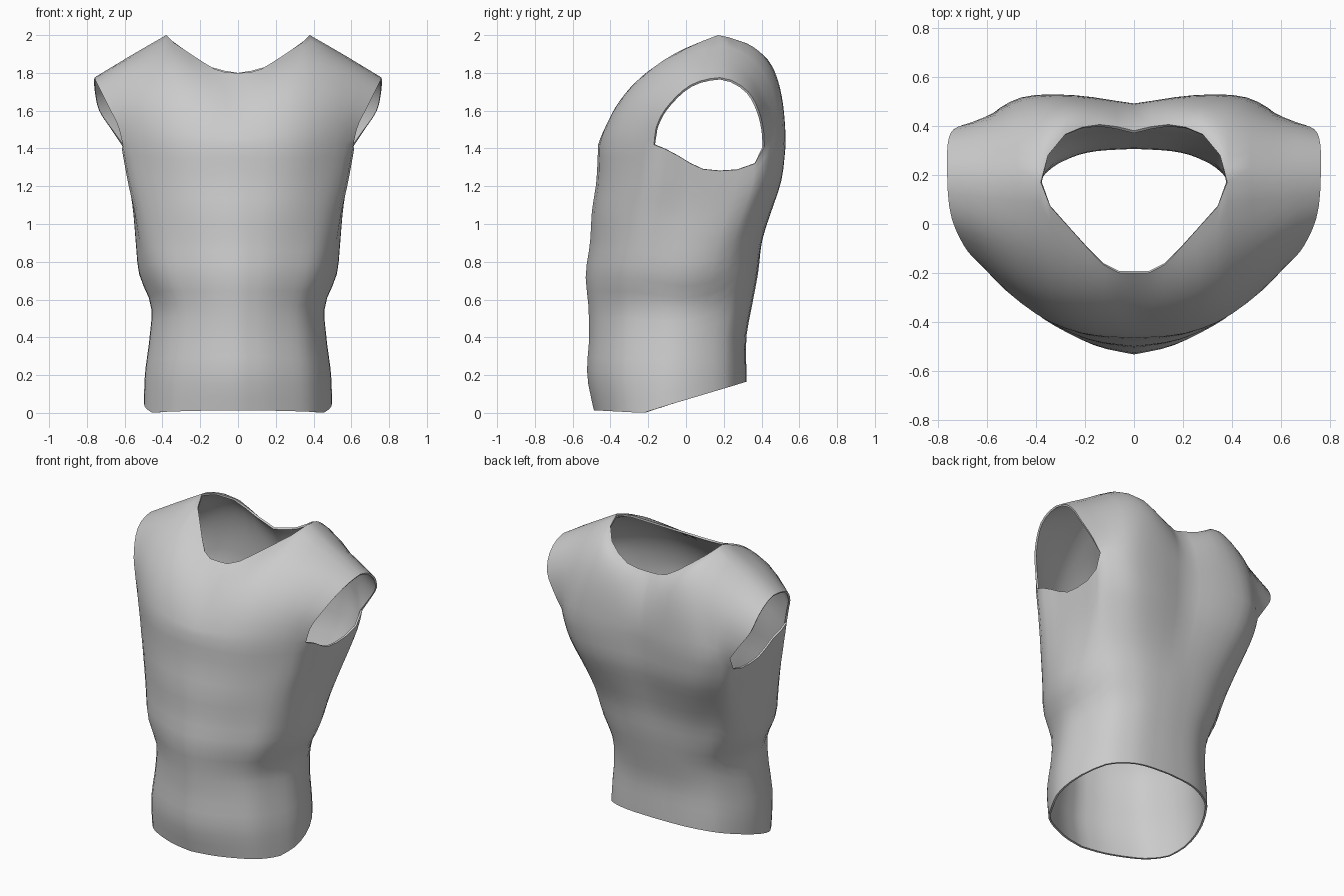
import bpy, bmesh, math
from mathutils import Vector

if "Cube" in bpy.data.objects:
    bpy.data.objects.remove(bpy.data.objects["Cube"])

FRONT, ARM, BACK = 10, 8, 10          # columns: front panel, armhole, back panel
COLS = FRONT + ARM + BACK
LOW, UP = 20, 12                      # rows below and above the chest line
NECK = 6                              # column where neck edge meets the shoulder


def interp(keys, t):
    """Smooth curve through keys (t, values...)."""
    n = len(keys)
    t = min(max(t, keys[0][0]), keys[-1][0])
    i = 0
    while i < n - 2 and t > keys[i + 1][0]:
        i += 1

    def slope(k):
        a, b = keys[max(k - 1, 0)], keys[min(k + 1, n - 1)]
        return (Vector(b[1:]) - Vector(a[1:])) / (b[0] - a[0])

    k0, k1 = keys[i], keys[i + 1]
    h = k1[0] - k0[0]
    u = (t - k0[0]) / h
    return (Vector(k0[1:]) * (2*u**3 - 3*u**2 + 1) + slope(i) * (h * (u**3 - 2*u**2 + u))
            + Vector(k1[1:]) * (3*u**2 - 2*u**3) + slope(i + 1) * (h * (u**3 - u**2)))


# Torso outline by height: z, half width, front y, back y, y of widest point
BODY = [(0, .495, -.485, .32, -.08), (.2, .49, -.523, .32, -.07), (.4, .465, -.513, .32, -.055),
        (.57, .458, -.517, .35, -.04), (.73, .52, -.531, .38, -.01), (.9, .542, -.508, .405, .02),
        (1.07, .56, -.498, .455, .06), (1.22, .585, -.475, .50, .09), (1.42, .62, -.465, .52, .1)]
# Cross-section: column, share of half width, share of front (+) or back (-) depth
REAR = [(13, 1, .1), (15, .99, -.2), (16.5, .92, -.46), (18, .80, -.71),
        (22, .56, -.90), (25, .33, -.975), (28, 0, -1)]
SHAPE_HIGH = [(0, 0, 1), (2.5, .28, .945), (5, .54, .845), (8, .82, .71), (10, .94, .5)] + REAR
SHAPE_LOW = [(0, 0, 1), (2.5, .27, .94), (5, .51, .825), (8, .75, .65), (10, .875, .45)] + REAR
# Chest line, dipping under the arm: column, x, y, z
CHEST = [(0, 0, -.465, 1.42), (3, .21, -.445, 1.42), (6, .40, -.365, 1.42), (10, .61, -.17, 1.42),
         (12, .60, -.04, 1.36), (14, .59, .09, 1.29), (16, .59, .27, 1.287), (17, .60, .365, 1.32),
         (18, .61, .415, 1.41), (22, .46, .515, 1.42), (25, .25, .525, 1.42), (28, 0, .49, 1.42)]
# Neck edges and the shoulder ridge, by column from the centre outwards
NECK_FRONT = [(0, 0, -.20, 1.80), (1.6, .10, -.185, 1.81), (4, .25, -.03, 1.90),
              (5, .34, .07, 1.96), (6, .38, .17, 2.0)]
NECK_BACK = [(0, 0, .38, 1.80), (2, .14, .405, 1.83), (4, .28, .365, 1.92),
             (5, .35, .28, 1.97), (6, .38, .17, 2.0)]
SHOULDER = [(6, .38, .17, 2.0), (8, .57, .17, 1.89), (10, .76, .18, 1.775)]
# Bulge control points between the chest line and the top edge
BULGE_FRONT = [(0, 0, -.41, 1.60), (6, .40, -.33, 1.82), (10, .615, -.19, 1.65)]
BULGE_BACK = [(0, 0, .50, 1.62), (6, .39, .525, 1.94), (8, .57, .475, 1.77), (10, .77, .43, 1.64)]
# Armhole edges from the chest line to the shoulder tip
ARM_FRONT = [(0, .61, -.17, 1.42), (.2, .635, -.155, 1.52), (.45, .685, -.10, 1.62),
             (.7, .735, .0, 1.72), (.86, .755, .09, 1.762), (1, .76, .18, 1.775)]
ARM_BACK = [(0, .61, .415, 1.41), (.25, .67, .41, 1.50), (.5, .735, .385, 1.60),
            (.75, .758, .33, 1.70), (.9, .762, .25, 1.757), (1, .76, .18, 1.775)]


def section(z, col):
    """Rounded torso cross-section at a height, softer at the front low down."""
    w, front, back, yc = interp(BODY, z)
    k = min(max((z - .55) / .65, 0), 1)
    sx, d = interp(SHAPE_LOW, col).lerp(interp(SHAPE_HIGH, col), k)
    y = yc - d * ((yc - front) if d > 0 else (back - yc))
    return Vector((w * sx, y, z))


def lower_point(row, col):
    """Torso from the slanted hem up to the chest line."""
    chest = interp(CHEST, col)
    y = section(.1, col).y
    hem = .3 * (y + .23) if y > -.23 else -.05 * (y + .23)
    s = row / LOW
    z = hem + (chest.z - hem) * s
    k = min(max((s - .45) / .55, 0), 1)
    k = k * k * (3 - 2 * k)
    p = section(z, col) + (chest - section(chest.z, col)) * k
    p.z = z
    return p


def upper_point(row, col, back):
    """Panel from the chest line to the neck edge and shoulder ridge."""
    def bulge(c, t):
        base = interp(CHEST, COLS - c if back else c)
        neck = NECK_BACK if back else NECK_FRONT
        top = interp(neck, c) if c <= NECK else interp(SHOULDER, c)
        mid = interp(BULGE_BACK if back else BULGE_FRONT, c)
        return base * (1 - t) ** 2 + mid * (2 * t * (1 - t)) + top * t * t

    t = row / UP
    p = bulge(col, t)
    # ease the outer columns onto the armhole edge
    k = max(col - 5, 0) / 5
    edge = interp(ARM_BACK if back else ARM_FRONT, t)
    return p + (edge - bulge(FRONT, t)) * (k * k * (3 - 2 * k))


def add_grid(bm, rows, cols, point):
    grid = [[bm.verts.new(point(r, c)) for c in range(cols + 1)] for r in range(rows + 1)]
    for r in range(rows):
        for c in range(cols):
            bm.faces.new((grid[r][c], grid[r][c + 1], grid[r + 1][c + 1], grid[r + 1][c]))


# One half of the garment: torso tube, front panel, back panel
bm = bmesh.new()
add_grid(bm, LOW, COLS, lower_point)
add_grid(bm, UP, FRONT, lambda r, c: upper_point(r, c, False))
add_grid(bm, UP, BACK, lambda r, c: upper_point(r, BACK - c, True))
bmesh.ops.remove_doubles(bm, verts=bm.verts[:], dist=.0005)
mesh = bpy.data.meshes.new("sleeveless_top")
bm.to_mesh(mesh)
bm.free()

top = bpy.data.objects.new("sleeveless_top", mesh)
bpy.context.collection.objects.link(top)
grey = bpy.data.materials.new("light grey cloth")
grey.diffuse_color = (.6, .6, .6, 1)
grey.use_nodes = True
grey.node_tree.nodes["Principled BSDF"].inputs["Base Color"].default_value = grey.diffuse_color
mesh.materials.append(grey)

# Mirror to the other half and give the cloth a thin inner side
mirror = top.modifiers.new("mirror", 'MIRROR')
mirror.use_clip = True
mirror.merge_threshold = .001
cloth = top.modifiers.new("thickness", 'SOLIDIFY')
cloth.thickness = .012
cloth.offset = -1

bpy.context.view_layer.objects.active = top
top.select_set(True)
for name in ("mirror", "thickness"):
    bpy.ops.object.modifier_apply(modifier=name)
bpy.ops.object.shade_smooth_by_angle(angle=math.radians(50))
